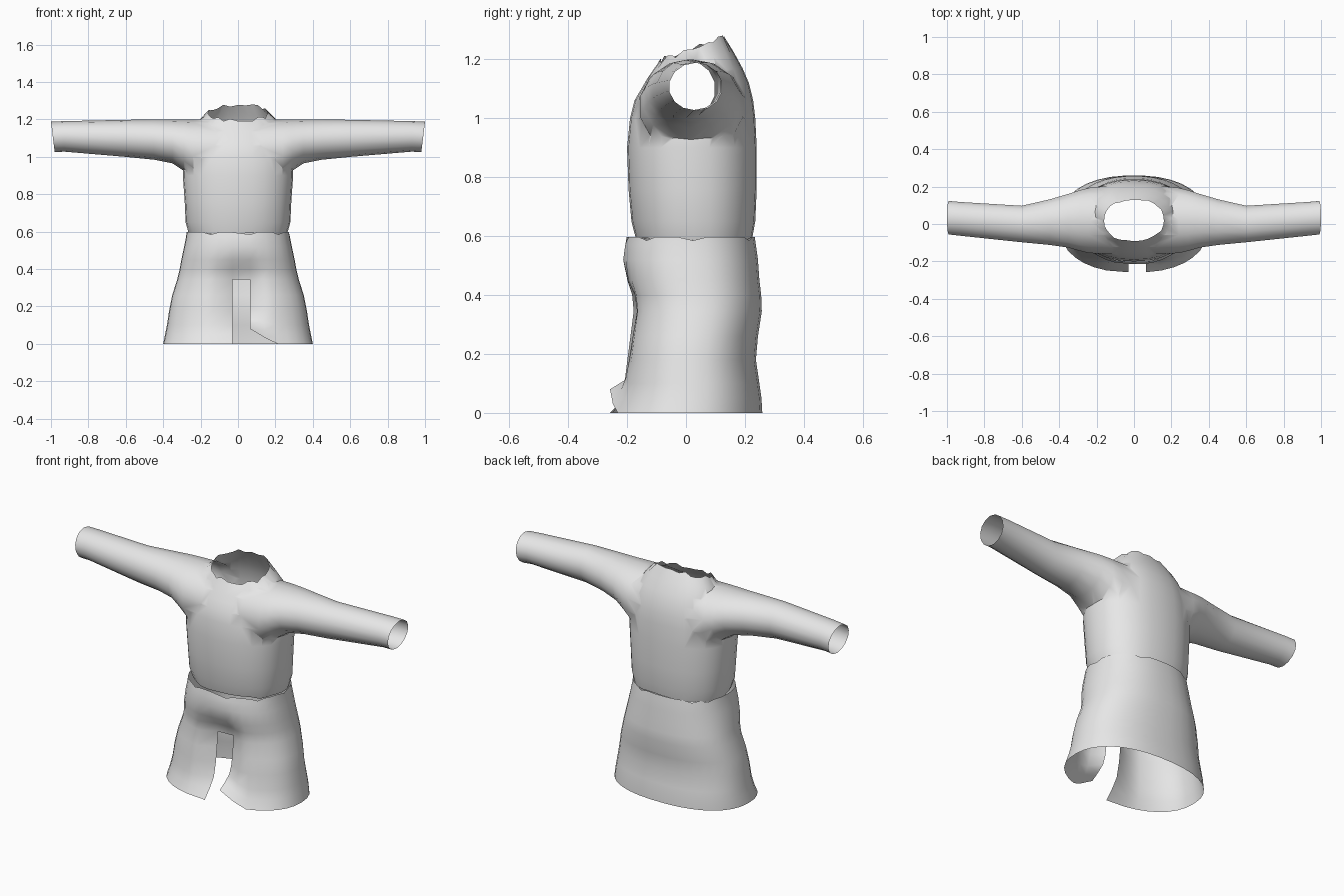
import bpy, bmesh, math, random

if "Cube" in bpy.data.objects:
    bpy.data.objects.remove(bpy.data.objects["Cube"])

random.seed(4)
grey = bpy.data.materials.new("cloth_grey")
grey.diffuse_color = (0.8, 0.8, 0.8, 1)
grey.use_nodes = True
grey.node_tree.nodes["Principled BSDF"].inputs["Base Color"].default_value = grey.diffuse_color


def sup(v, p):
    """Signed power, for rounded-box outlines."""
    return math.copysign(abs(v) ** (2 / p), v)


def make(name, rings, caps):
    """Loft closed rings of equal length into one object."""
    bm = bmesh.new()
    rows = [[bm.verts.new(p) for p in r] for r in rings]
    n = len(rows[0])
    for a, b in zip(rows, rows[1:]):
        for i in range(n):
            j = (i + 1) % n
            bm.faces.new((a[i], a[j], b[j], b[i]))
    if caps:
        bm.faces.new(rows[0][::-1])
        bm.faces.new(rows[-1])
    bmesh.ops.recalc_face_normals(bm, faces=bm.faces[:])
    me = bpy.data.meshes.new(name)
    bm.to_mesh(me)
    bm.free()
    me.materials.append(grey)
    ob = bpy.data.objects.new(name, me)
    bpy.context.collection.objects.link(ob)
    return ob


def smooth(ob, deg):
    bpy.ops.object.select_all(action='DESELECT')
    ob.select_set(True)
    bpy.context.view_layer.objects.active = ob
    bpy.ops.object.shade_smooth_by_angle(angle=math.radians(deg))


# Sweater body: z, half width, front y, back y, tilt towards the back
body = [(.59, .262, -.17, .225, 0), (.65, .28, -.185, .235, 0), (.76, .285, -.195, .24, 0),
        (.9, .295, -.2, .24, 0), (1.0, .29, -.19, .235, 0), (1.06, .275, -.175, .228, 0),
        (1.11, .255, -.15, .213, .05), (1.15, .235, -.13, .192, .1),
        (1.19, .205, -.108, .163, .2), (1.228, .16, -.09, .13, .32)]
rings = []
for z, w, f, b, k in body:
    ring = []
    for i in range(28):
        a = math.tau * i / 28
        y = (f + b) / 2 + (b - f) / 2 * sup(math.sin(a), 2.3)
        ring.append((w * sup(math.cos(a), 2.3), y, z + k * y))
    rings.append(ring)
sweater = make("sweater", rings, True)

# Both sleeves in one tube: x, front y, back y, bottom z, top z
arm = [(1.0, -.058, .125, 1.025, 1.188), (.93, -.065, .12, 1.028, 1.191), (.6, -.1, .1, 1.0, 1.198),
       (.45, -.115, .135, .985, 1.2), (.35, -.13, .165, .965, 1.2), (.29, -.148, .185, .925, 1.2),
       (.24, -.16, .198, .88, 1.2), (.12, -.165, .21, .86, 1.2)]
stations = [(-s[0],) + s[1:] for s in arm] + arm[::-1]
rings = []
for x, f, b, lo, hi in stations:
    ring = []
    for i in range(14):
        a = math.tau * (i + .5) / 14
        z = (lo + hi) / 2 + (hi - lo) / 2 * math.sin(a)
        xs = x
        if abs(x) == 1:  # cuff leans back under the wrist
            xs = math.copysign(.98 + .02 * (z - lo) / (hi - lo), x)
        ring.append((xs, (f + b) / 2 + (b - f) / 2 * math.cos(a), z))
    rings.append(ring)
tube = make("sleeve_helper", rings, True)

# Join sleeves to the body, then open the hem, cuffs and neck
mod = sweater.modifiers.new("join", 'BOOLEAN')
mod.operation, mod.solver, mod.object = 'UNION', 'EXACT', tube
dg = bpy.context.evaluated_depsgraph_get()
joined = bpy.data.meshes.new_from_object(sweater.evaluated_get(dg))
sweater.modifiers.clear()
sweater.data = joined
bpy.data.objects.remove(tube)
bm = bmesh.new()
bm.from_mesh(joined)
bm.normal_update()
ends = []
for fc in bm.faces:
    c, n = fc.calc_center_median(), fc.normal
    hem = c.z < .595 and n.z < -.9
    cuff = abs(c.x) > .97 and abs(n.x) > .9
    neck = all(abs(v.co.z - 1.228 - .32 * v.co.y) < .002 for v in fc.verts) and n.z > .8
    if hem or cuff or neck:
        ends.append(fc)
bmesh.ops.delete(bm, geom=ends, context='FACES')
# Crumpled neckline with a raised nape, uneven hem
for v in bm.verts:
    if v.is_boundary and abs(v.co.x) < .3:
        if v.co.z > 1.15:
            v.co.z += random.uniform(-.012, .008) + (.008 if v.co.y > .1 else 0)
            v.co.y += random.uniform(-.006, .006)
        elif v.co.z < .62:
            v.co.z += random.uniform(-.008, .006)
bm.to_mesh(joined)
bm.free()
smooth(sweater, 50)

# Skirt with front slit: z, half width, front y, back y
levels = [(0, .4, -.26, .26), (.05, .39, -.235, .257), (.1, .38, -.22, .25), (.18, .368, -.21, .238),
          (.26, .352, -.2, .245), (.345, .325, -.19, .258), (.4, .312, -.195, .256),
          (.45, .303, -.21, .25), (.52, .288, -.215, .245), (.57, .278, -.208, .238),
          (.597, .275, -.203, .234)]
COLS = 34
rings = []
for z, w, f, b in levels:
    ring = []
    for i in range(COLS):
        a = math.radians(-82 + 344 * i / (COLS - 1))
        x = w * sup(math.cos(a), 2.3)
        x = .065 if i == 0 else -.03 if i == COLS - 1 else x
        y = (f + b) / 2 + (b - f) / 2 * sup(math.sin(a), 2.3)
        zz = z
        if math.sin(a) < -.3:
            # cloth turns inward around the slit
            fade = min(1, z / .12) * max(0, min(1, (.47 - z) / .1))
            y += .08 * fade * math.exp(-((x - .02) / .075) ** 2)
            # lifted corner of the right panel
            if .06 < x < .2 and z < .2:
                zz += .08 * (1 - (x - .065) / .135) * (1 - z / .2)
        if z > .58:
            zz -= random.choice((0, 0, 0, .012))
        ring.append((x, y, zz))
    rings.append(ring)
skirt = make("skirt", rings, False)
bm = bmesh.new()
bm.from_mesh(skirt.data)
slit = [fc for fc in bm.faces if fc.calc_center_median().z < .345 and fc.calc_center_median().y < 0
        and all(-.031 < v.co.x < .066 for v in fc.verts)
        and min(v.co.x for v in fc.verts) < 0 < max(v.co.x for v in fc.verts)]
bmesh.ops.delete(bm, geom=slit, context='FACES')
bm.to_mesh(skirt.data)
bm.free()
smooth(skirt, 60)
